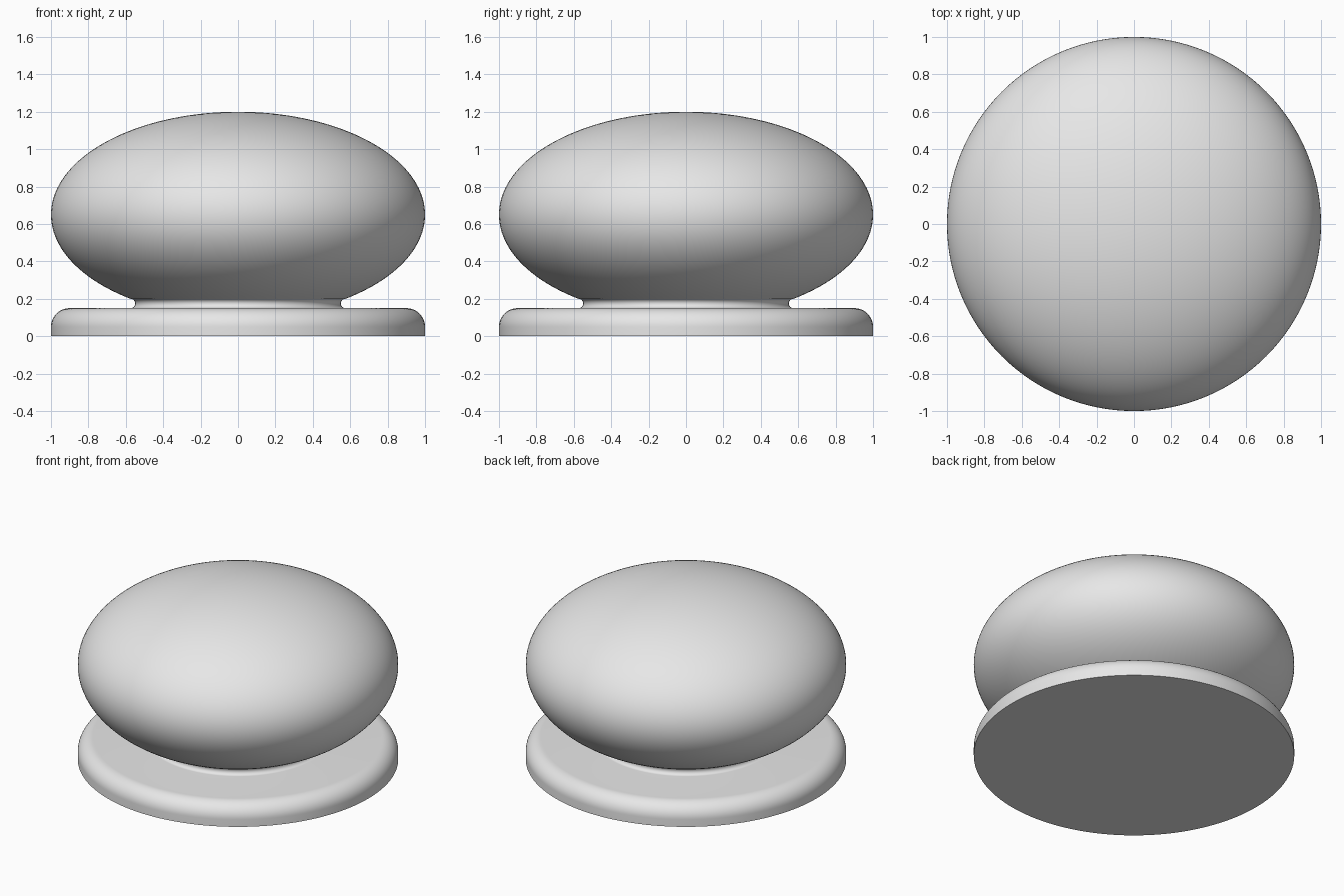
import bpy
import bmesh
from math import sin, cos, asin, radians, pi

if "Cube" in bpy.data.objects:
    bpy.data.objects.remove(bpy.data.objects["Cube"])

grey = bpy.data.materials.new("plain_grey")
grey.use_nodes = True
colour = (0.8, 0.8, 0.8, 1)
grey.diffuse_color = colour
grey.node_tree.nodes["Principled BSDF"].inputs["Base Color"].default_value = colour


def arc(cx, cz, rx, rz, start, end, steps):
    """Points along an elliptical arc, as (radius, height)."""
    angles = [start + (end - start) * i / steps for i in range(steps + 1)]
    return [(cx + rx * cos(a), cz + rz * sin(a)) for a in angles]


def lathe(name, profile, steps=128):
    """Spin a profile around the z axis into a closed solid."""
    bm = bmesh.new()
    verts = [bm.verts.new((r, 0, z)) for r, z in profile]
    edges = [bm.edges.new(pair) for pair in zip(verts, verts[1:])]
    bmesh.ops.spin(bm, geom=verts + edges, cent=(0, 0, 0), axis=(0, 0, 1),
                   angle=2 * pi, steps=steps)
    bmesh.ops.remove_doubles(bm, verts=bm.verts, dist=0.0001)
    bmesh.ops.recalc_face_normals(bm, faces=bm.faces)
    mesh = bpy.data.meshes.new(name)
    bm.to_mesh(mesh)
    bm.free()
    mesh.materials.append(grey)
    obj = bpy.data.objects.new(name, mesh)
    bpy.context.collection.objects.link(obj)
    bpy.ops.object.select_all(action='DESELECT')
    obj.select_set(True)
    bpy.context.view_layer.objects.active = obj
    bpy.ops.object.shade_smooth_by_angle(angle=radians(15))
    return obj


# Round base plate with a rounded upper rim
profile = [(0, 0), (1, 0)]
profile += arc(0.9, 0.05, 0.1, 0.1, 0, pi / 2, 16)

# Narrow neck, a hollow groove between plate and grip
neck_r = 0.575
profile += arc(neck_r, 0.175, 0.025, 0.025, 1.5 * pi, 0.5 * pi, 20)

# Flattened round grip
start = asin((0.2 - 0.65) / 0.55)
profile += arc(0, 0.65, 1, 0.55, start, pi / 2, 64)[1:]

lathe("knob", profile)
